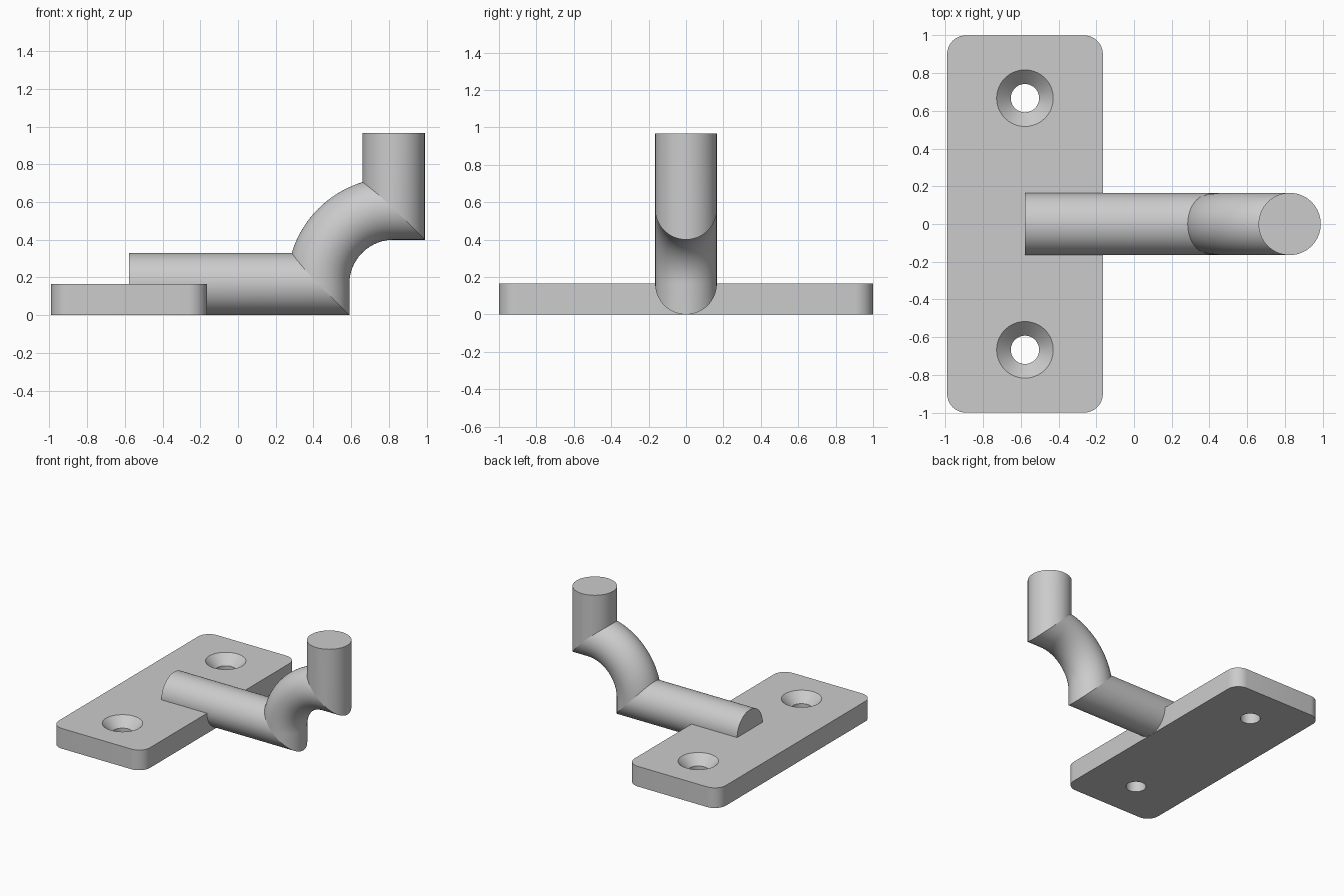
import bpy, bmesh
from math import sin, cos, pi, radians

old = bpy.data.objects.get("Cube")
if old:
    bpy.data.objects.remove(old, do_unlink=True)

R = 0.165          # rod radius, also the plate thickness
BEND = 0.4         # bend centreline radius
X0, X1 = 0.425, 0.825
SIDES = 64

metal = bpy.data.materials.new("grey_metal")
metal.use_nodes = True
GREY = (0.6, 0.6, 0.6, 1)
metal.diffuse_color = GREY
metal.node_tree.nodes["Principled BSDF"].inputs["Base Color"].default_value = GREY


def make_object(name, bm):
    bmesh.ops.recalc_face_normals(bm, faces=bm.faces)
    mesh = bpy.data.meshes.new(name)
    bm.to_mesh(mesh)
    bm.free()
    mesh.materials.append(metal)
    obj = bpy.data.objects.new(name, mesh)
    bpy.context.collection.objects.link(obj)
    return obj


def activate(obj):
    bpy.ops.object.select_all(action="DESELECT")
    obj.select_set(True)
    bpy.context.view_layer.objects.active = obj


def smooth(obj):
    activate(obj)
    bpy.ops.object.shade_smooth_by_angle(angle=radians(30))


def loft(name, rings):
    """Closed tube through a list of equally sized rings of points."""
    bm = bmesh.new()
    loops = [[bm.verts.new(p) for p in ring] for ring in rings]
    for a, b in zip(loops, loops[1:]):
        for i in range(len(a)):
            j = (i + 1) % len(a)
            bm.faces.new((a[i], a[j], b[j], b[i]))
    bm.faces.new(loops[0])
    bm.faces.new(loops[-1])
    return make_object(name, bm)


# Circle offsets: u lies in the bend plane, y is sideways
circle = [(R * cos(2 * pi * i / SIDES), R * sin(2 * pi * i / SIDES)) for i in range(SIDES)]

# Horizontal arm, mitred on its lower half
arm = loft("arm", [
    [(-0.578, y, R + u) for u, y in circle],
    [(X0 + max(0, -u), y, R + u) for u, y in circle]])

# Quarter bend with straight mitred stubs at both ends
rings = [[(X0 + u, y, R - max(0, u)) for u, y in circle]]
STEPS = 32
for s in range(STEPS + 1):
    t = pi / 2 * s / STEPS
    rings.append([(X1 - (BEND - u) * cos(t), y, R + (BEND - u) * sin(t)) for u, y in circle])
rings.append([(X1 + max(0, u), y, R + BEND - u) for u, y in circle])
bend = loft("bend", rings)

# Upright post, mitred on its outer half
post = loft("post", [
    [(X1 + u, y, R + BEND - max(0, u)) for u, y in circle],
    [(X1 + u, y, 0.967) for u, y in circle]])

# Mounting plate with rounded corners
bm = bmesh.new()
bmesh.ops.create_cube(bm, size=1)
for v in bm.verts:
    v.co = (-0.578 + v.co.x * 0.826, v.co.y * 2, (v.co.z + 0.5) * R)
upright = [e for e in bm.edges if abs(e.verts[0].co.z - e.verts[1].co.z) > 0.1]
bmesh.ops.bevel(bm, geom=upright, offset=0.1, segments=10, profile=0.5, affect="EDGES")
plate = make_object("mounting_plate", bm)

# Countersunk screw holes
for y0 in (-0.667, 0.667):
    profile = [(0.075, -0.1), (0.075, 0.09), (0.15, R), (0.15, 0.3)]
    cutter = loft("hole_cutter", [
        [(-0.578 + r * u / R, y0 + r * y / R, z) for u, y in circle] for r, z in profile])
    cutter.hide_render = True
    activate(plate)
    cut = plate.modifiers.new("screw_hole", "BOOLEAN")
    cut.operation = "DIFFERENCE"
    cut.solver = "EXACT"
    cut.object = cutter
    bpy.ops.object.modifier_apply(modifier=cut.name)
    bpy.data.objects.remove(cutter, do_unlink=True)

for part in (arm, bend, post, plate):
    smooth(part)
